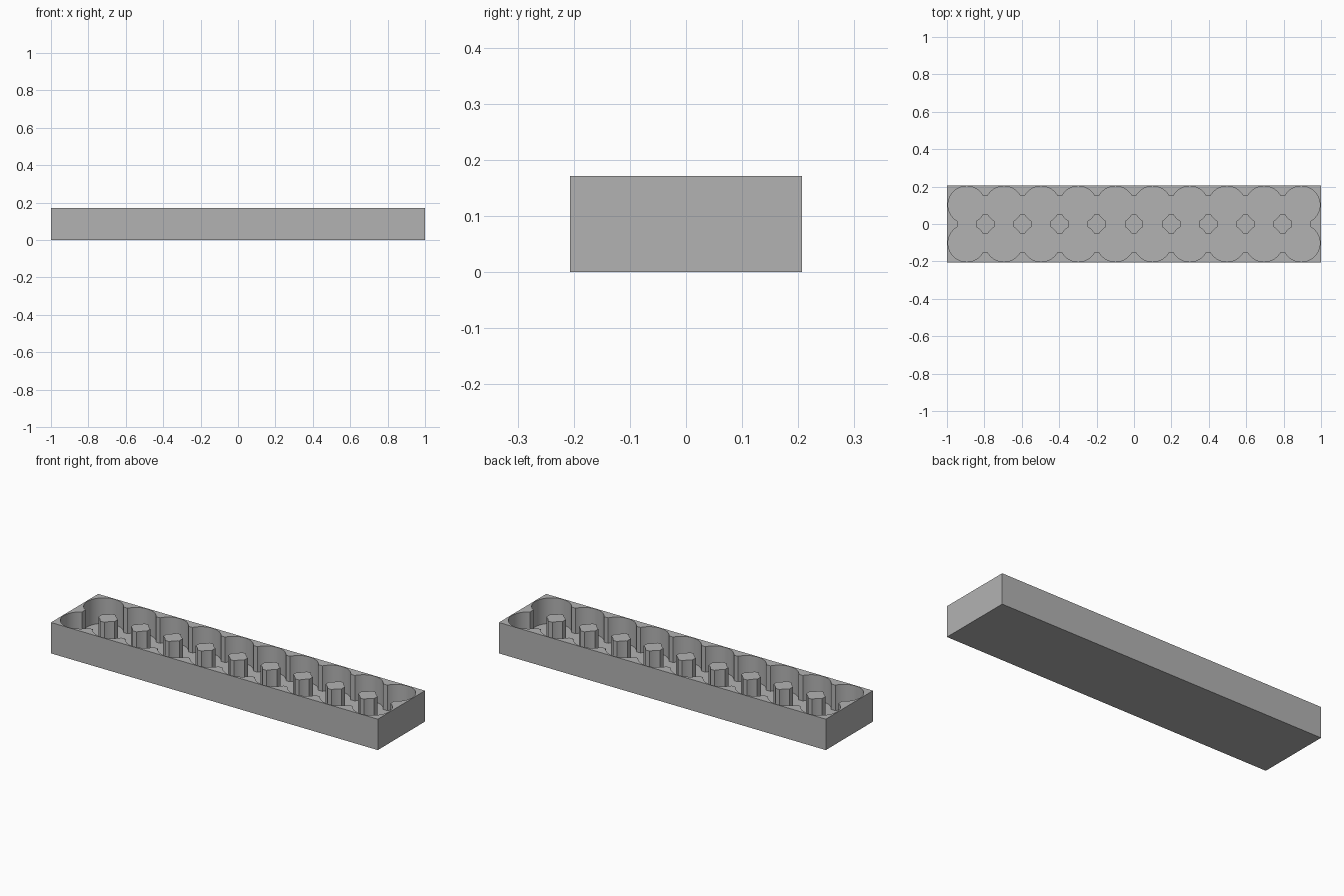
import bpy, bmesh, math

cube = bpy.data.objects.get("Cube")
if cube:
    bpy.data.objects.remove(cube, do_unlink=True)

LENGTH, WIDTH, HEIGHT = 2.0, 0.413, 0.171
FLOOR = 0.03
COLUMNS, PITCH = 10, 0.1987
ROW_Y, RADIUS = 0.102, 0.1
CHANNEL = 0.1
DEPTH = 0.3  # cutter height, tall enough to clear the rim

grey = bpy.data.materials.new("plain grey")
grey.use_nodes = True
colour = (0.45, 0.45, 0.45, 1)
grey.diffuse_color = colour
grey.node_tree.nodes["Principled BSDF"].inputs["Base Color"].default_value = colour


def new_object(name, bm):
    mesh = bpy.data.meshes.new(name)
    bm.to_mesh(mesh)
    bm.free()
    obj = bpy.data.objects.new(name, mesh)
    bpy.context.collection.objects.link(obj)
    return obj


def box(name, size, centre):
    bm = bmesh.new()
    bmesh.ops.create_cube(bm, size=1)
    bmesh.ops.scale(bm, vec=size, verts=bm.verts)
    bmesh.ops.translate(bm, vec=centre, verts=bm.verts)
    return new_object(name, bm)


def cylinder(name, x, y):
    bm = bmesh.new()
    bmesh.ops.create_cone(bm, cap_ends=True, segments=64, radius1=RADIUS,
                          radius2=RADIUS, depth=DEPTH)
    bmesh.ops.translate(bm, vec=(x, y, FLOOR + DEPTH / 2), verts=bm.verts)
    return new_object(name, bm)


# Solid block
tray = box("tray", (LENGTH, WIDTH, HEIGHT), (0, 0, HEIGHT / 2))
tray.data.materials.append(grey)

# Round pockets, in two rows
xs = [(i - (COLUMNS - 1) / 2) * PITCH for i in range(COLUMNS)]
mid = FLOOR + DEPTH / 2
cutters = [cylinder("pocket_cutter", x, y) for x in xs for y in (-ROW_Y, ROW_Y)]

# Straight channels joining the pockets lengthways and crossways
for y in (-ROW_Y, ROW_Y):
    cutters.append(box("long_channel_cutter", (xs[-1] - xs[0], CHANNEL, DEPTH), (0, y, mid)))
for x in xs:
    cutters.append(box("cross_channel_cutter", (CHANNEL, 2 * ROW_Y, DEPTH), (x, 0, mid)))

# Cut every pocket and channel to the same floor, leaving posts between
helpers = bpy.data.collections.new("cutters")
bpy.context.scene.collection.children.link(helpers)
for cutter in cutters:
    bpy.context.collection.objects.unlink(cutter)
    helpers.objects.link(cutter)
    cutter.hide_render = True
cut = tray.modifiers.new("pockets", "BOOLEAN")
cut.operation = "DIFFERENCE"
cut.operand_type = "COLLECTION"
cut.collection = helpers
cut.solver = "EXACT"
cut.use_self = True

# Apply the cut and discard the cutters
bpy.context.view_layer.update()
result = bpy.data.meshes.new_from_object(
    tray.evaluated_get(bpy.context.evaluated_depsgraph_get()))
tray.modifiers.clear()
tray.data = result
result.name = "tray"
for cutter in cutters:
    bpy.data.objects.remove(cutter, do_unlink=True)
bpy.data.collections.remove(helpers)
result.materials.clear()
result.materials.append(grey)
for face in result.polygons:
    face.material_index = 0

# Smooth pocket walls with sharp edges
bpy.context.view_layer.objects.active = tray
tray.select_set(True)
bpy.ops.object.shade_smooth_by_angle(angle=math.radians(30))
